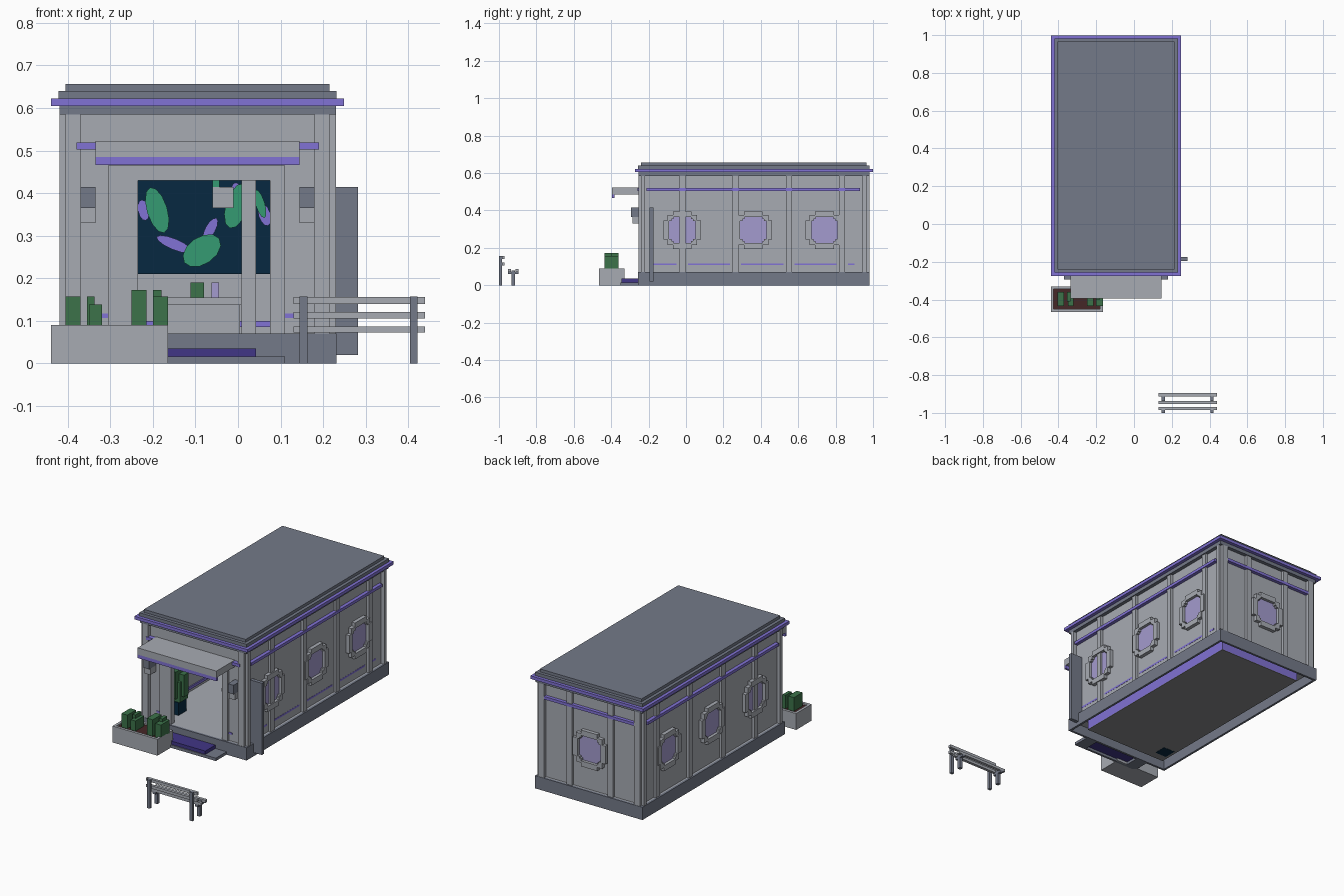
import bpy, bmesh, math
from mathutils import Vector

cube = bpy.data.objects.get("Cube")
if cube:
    bpy.data.objects.remove(cube, do_unlink=True)


def material(name, *rgb):
    m = bpy.data.materials.new(name)
    m.use_nodes = True
    m.diffuse_color = (*rgb, 1)
    m.node_tree.nodes["Principled BSDF"].inputs["Base Color"].default_value = (*rgb, 1)
    return m


stone = material("pale grey stone", .39, .41, .45)
slate = material("slate grey", .175, .195, .25)
purple = material("purple trim", .22, .17, .66)
lavender = material("lavender glass", .37, .33, .62)
navy = material("deep teal", .002, .022, .052)
jade = material("jade green", .035, .33, .17)
leaf = material("leaf green", .045, .17, .068)
violet = material("dark violet", .053, .037, .24)
concrete = material("neutral concrete", .25, .25, .255)
soil = material("brown soil", .06, .02, .02)

# Wall planes of the building
LEFT, RIGHT, FRONT, BACK = .21, -.40, -.235, .96
MID = (LEFT + RIGHT) / 2
PLINTH, EAVES, PROUD = .07, .585, .02


def finish(bm, name, mat, recalc=True):
    if recalc:
        bmesh.ops.recalc_face_normals(bm, faces=bm.faces)
    mesh = bpy.data.meshes.new(name)
    bm.to_mesh(mesh)
    bm.free()
    mesh.materials.append(mat)
    ob = bpy.data.objects.new(name, mesh)
    bpy.context.collection.objects.link(ob)
    return ob


def boxes(name, mat, *spans):
    """One object from boxes given as x, y and z ranges."""
    bm = bmesh.new()
    for xs, ys, zs in spans:
        corners = bmesh.ops.create_cube(bm, size=1)["verts"]
        for v in corners:
            v.co = [r[0] if c < 0 else r[1] for c, r in zip(v.co, (xs, ys, zs))]
    return finish(bm, name, mat)


def ring(name, mat, grow, thick, zs):
    """Rectangular band around the building, 'grow' outside the wall planes."""
    x0, x1, y0, y1 = RIGHT - grow, LEFT + grow, FRONT - grow, BACK + grow
    return boxes(name, mat,
                 ((x0, x0 + thick), (y0, y1), zs), ((x1 - thick, x1), (y0, y1), zs),
                 ((x0 + thick, x1 - thick), (y0, y0 + thick), zs),
                 ((x0 + thick, x1 - thick), (y1 - thick, y1), zs))


def slab(name, mat, grow, zs):
    return boxes(name, mat, ((RIGHT - grow, LEFT + grow), (FRONT - grow, BACK + grow), zs))


def on_wall(side, u, z, out):
    return {"left": (LEFT + out, u, z), "right": (RIGHT - out, u, z),
            "front": (u, FRONT - out, z), "back": (u, BACK + out, z)}[side]


def wall_box(side, us, zs, out):
    a, b = on_wall(side, us[0], zs[0], -.002), on_wall(side, us[1], zs[1], out)
    return tuple((min(p, q), max(p, q)) for p, q in zip(a, b))


def stepped(size, step, flat):
    """Closed outline of a square with stair-cut corners."""
    mid = size - step
    quarter = [(size, flat), (mid, flat), (mid, mid), (flat, mid), (flat, size)]
    points = []
    for _ in range(4):
        points += quarter
        quarter = [(-y, x) for x, y in quarter]
    return points


def window(side, u, z=.295):
    outer, inner = stepped(.10, .02, .05), stepped(.07, .012, .048)
    bm = bmesh.new()
    rows = [[bm.verts.new(on_wall(side, u + a, z + b, d)) for a, b in loop]
            for loop, d in ((outer, 0), (outer, PROUD), (inner, PROUD), (inner, 0))]
    n = len(outer)
    for r, s in zip(rows, rows[1:] + rows[:1]):
        for i in range(n):
            j = (i + 1) % n
            bm.faces.new((r[i], r[j], s[j], s[i]))
    finish(bm, side + "_window_frame", stone)
    bm = bmesh.new()
    pane = bm.faces.new([bm.verts.new(on_wall(side, u + a, z + b, .004)) for a, b in inner])
    pane.normal_update()
    normal = Vector(on_wall(side, 0, 0, 1)) - Vector(on_wall(side, 0, 0, 0))
    if pane.normal.dot(normal) < 0:
        pane.normal_flip()
    finish(bm, side + "_window_pane", lavender, recalc=False)


# Shell: base, floor, walls and roof layers
ring("plinth", slate, .022, .012, (0, PLINTH))
slab("floor", stone, .01, (.055, PLINTH))
slab("foundation_edge", purple, -.05, (.004, .055))
slab("foundation_bottom", concrete, -.05, (.001, .004))
wall_z = (PLINTH, EAVES)
boxes("side_and_back_walls", stone,
      ((RIGHT, RIGHT + .02), (FRONT, BACK), wall_z),
      ((LEFT - .02, LEFT), (FRONT, BACK), wall_z),
      ((RIGHT, LEFT), (BACK - .02, BACK), wall_z))
door_l, door_r, door_top = .075, -.235, .43
front_y = (FRONT, FRONT + .02)
boxes("front_wall", stone, ((RIGHT, door_r), front_y, wall_z),
      ((door_l, LEFT), front_y, wall_z),
      ((door_r, door_l), front_y, (door_top, EAVES)))
slab("frieze", slate, .02, (EAVES, .605))
slab("cornice", purple, .039, (.605, .622))
slab("lower_roof", slate, .022, (.622, .64))
slab("upper_roof", slate, .005, (.64, .656))

# Corner posts with a notched outer edge
boxes("corner_posts", stone, *[
    span for x, sx in ((RIGHT, 1), (LEFT, -1)) for y, sy in ((FRONT, 1), (BACK, -1))
    for span in (
        (sorted((x - sx * .005, x + sx * .03)), sorted((y - sy * PROUD, y + sy * .01)), wall_z),
        (sorted((x - sx * PROUD, x + sx * .01)), sorted((y - sy * .005, y + sy * .015)), wall_z))])

# Pilasters, stripes and windows of the long walls
stripe_z, low_z = (.503, .519), (.107, .117)
bays = [-.22, -.02, .265, .55, .835, .93]
for side in ("left", "right"):
    boxes(side + "_pilasters", stone,
          *[wall_box(side, (u - .016, u + .016), wall_z, .014) for u in bays[1:-1]])
    boxes(side + "_stripe", purple, wall_box(side, (-.21, .93), stripe_z, .019))
    for u in (-.02, .36, .74):
        window(side, u)
boxes("left_low_stripes", purple,
      *[wall_box("left", (a + .03, b - .03), low_z, .001) for a, b in zip(bays, bays[1:])])

# Back wall
boxes("back_pilasters", stone,
      *[wall_box("back", (MID + s - .016, MID + s + .016), wall_z, .014) for s in (-.125, .125)])
boxes("back_stripe", purple, wall_box("back", (-.38, .19), stripe_z, .019))
window("back", MID)

# Front: door frame, stripes, canopy and lamps
boxes("door_frame", stone, wall_box("front", (-.305, door_r), (PLINTH, .465), .012),
      wall_box("front", (door_l, .11), (PLINTH, .465), .012),
      wall_box("front", (door_r, door_l), (door_top, .465), .012))
boxes("front_stripe", purple, wall_box("front", (-.38, .19), stripe_z, .024))
boxes("front_low_stripes", purple, wall_box("front", (-.33, -.305), low_z, .003),
      wall_box("front", (.11, .13), low_z, .003))
boxes("canopy", stone, ((-.335, .145), (-.395, FRONT), (.485, .522)))
boxes("canopy_valance", purple, ((-.335, .145), (-.395, -.383), (.466, .485)))
post = .035
for name, x in (("right_lamp", -.37), ("left_lamp", .145)):
    boxes(name + "_cap", slate, ((x, x + post), (-.295, FRONT), (.365, .415)))
    boxes(name + "_body", stone, ((x, x + post), (-.285, FRONT), (.33, .365)))
boxes("side_sign", slate, ((LEFT, .282), (-.195, -.175), (.02, .415)))

# Entrance step framing the mat
mat_l, mat_r, step_z = .042, -.23, (0, .016)
boxes("entrance_step", slate, ((-.30, mat_r), (-.35, -.25), step_z),
      ((mat_l, .11), (-.35, -.25), step_z), ((mat_r, mat_l), (-.35, -.338), step_z))
boxes("door_mat", violet, ((mat_r, mat_l), (-.345, -.25), (.014, .035)))

# Interior: wall painting, skirting, counter and post
boxes("painting", navy, ((-.36, .17), (.925, .935), (.21, .5)))
skirt_z = (.085, .10)
boxes("skirting", purple, ((-.38, .19), (.93, .941), skirt_z),
      ((-.381, -.374), (-.2, .93), skirt_z), ((.184, .191), (-.2, .93), skirt_z))


def blob(name, mat, x, z, rx, rz, tilt, y):
    """Flat oval painted on the wall picture."""
    bm = bmesh.new()
    c, s = math.cos(tilt), math.sin(tilt)
    ring_pts = [(rx * math.cos(k * math.tau / 12), rz * math.sin(k * math.tau / 12))
                for k in range(12)]
    face = bm.faces.new([bm.verts.new((x + a * c - b * s, y, z + a * s + b * c))
                         for a, b in ring_pts])
    bmesh.ops.solidify(bm, geom=[face], thickness=.003)
    finish(bm, name, mat)


for x, z, rx, rz, tilt in ((-.19, .36, .024, .056, .3), (-.085, .265, .05, .032, .6),
                           (-.003, .37, .026, .055, -.3), (.052, .375, .011, .035, .3)):
    blob("painted_leaf", jade, x, z, rx, rz, tilt, .915)
for x, z, rx, rz, tilt in ((-.222, .36, .013, .025, .2), (-.15, .28, .045, .013, -.4),
                           (-.065, .315, .012, .03, -.5), (.062, .35, .014, .028, .3),
                           (-.005, .405, .012, .02, 0)):
    blob("painted_petal", purple, x, z, rx, rz, tilt, .921)

boxes("counter", stone, ((-.165, .005), (.11, .19), (PLINTH, .137)),
      ((-.17, .008), (.10, .20), (.137, .155)))
boxes("counter_plant", leaf, ((-.112, -.08), (.13, .16), (.155, .19)))
boxes("counter_book", lavender, ((-.062, -.045), (.13, .16), (.155, .19)))
boxes("inner_post", stone, ((.008, .042), (.3, .33), (PLINTH, EAVES)))
boxes("hanging_sign", stone, ((-.06, -.01), (.3, .32), (.365, .415)))
boxes("hanging_leaf", jade, ((-.06, -.043), (.3, .32), (.415, .43)))
boxes("plant_pot", navy, ((-.335, -.265), (-.14, -.07), (0, .14)))
boxes("potted_plant", leaf, ((-.33, -.26), (-.135, -.065), (.14, .25)),
      ((-.345, -.245), (-.12, -.08), (.17, .29)), ((-.315, -.275), (-.15, -.05), (.16, .31)))

# Planter with clipped shrubs
px, py = (-.44, -.165), (-.465, -.33)
rim = .015
boxes("planter", stone, (px, py, (0, .075)),
      ((px[0], px[0] + rim), py, (.075, .09)), ((px[1] - rim, px[1]), py, (.075, .09)),
      (px, (py[0], py[0] + rim), (.075, .09)), (px, (py[1] - rim, py[1]), (.075, .09)))
boxes("planter_soil", soil, ((px[0] + rim, px[1] - rim), (py[0] + rim, py[1] - rim), (.07, .082)))
boxes("shrubs", leaf, *[
    ((x, x + w), (y, -.36), (.08, top)) for x, w, y, top in (
        (-.405, .035, -.435, .157), (-.355, .018, -.41, .157), (-.35, .03, -.435, .138),
        (-.25, .035, -.435, .173), (-.20, .02, -.40, .173), (-.20, .035, -.435, .157))])

# Bench facing the building
length = (.13, .44)
boxes("bench_slats", stone,
      *[(length, (-.985, -.97), (z, z + .016)) for z in (.105, .14)],
      *[(length, (y, y + .016), (.072, .087)) for y in (-.952, -.912)])
boxes("bench_legs", slate, *[
    ((x, x + .018), ys, (0, top)) for x in (.145, .404)
    for ys, top in (((-1, -.985), .157), ((-.934, -.914), .08))])
boxes("bench_rails", slate, *[((x, x + .018), (-.952, -.896), (.06, .072)) for x in (.145, .404)])
